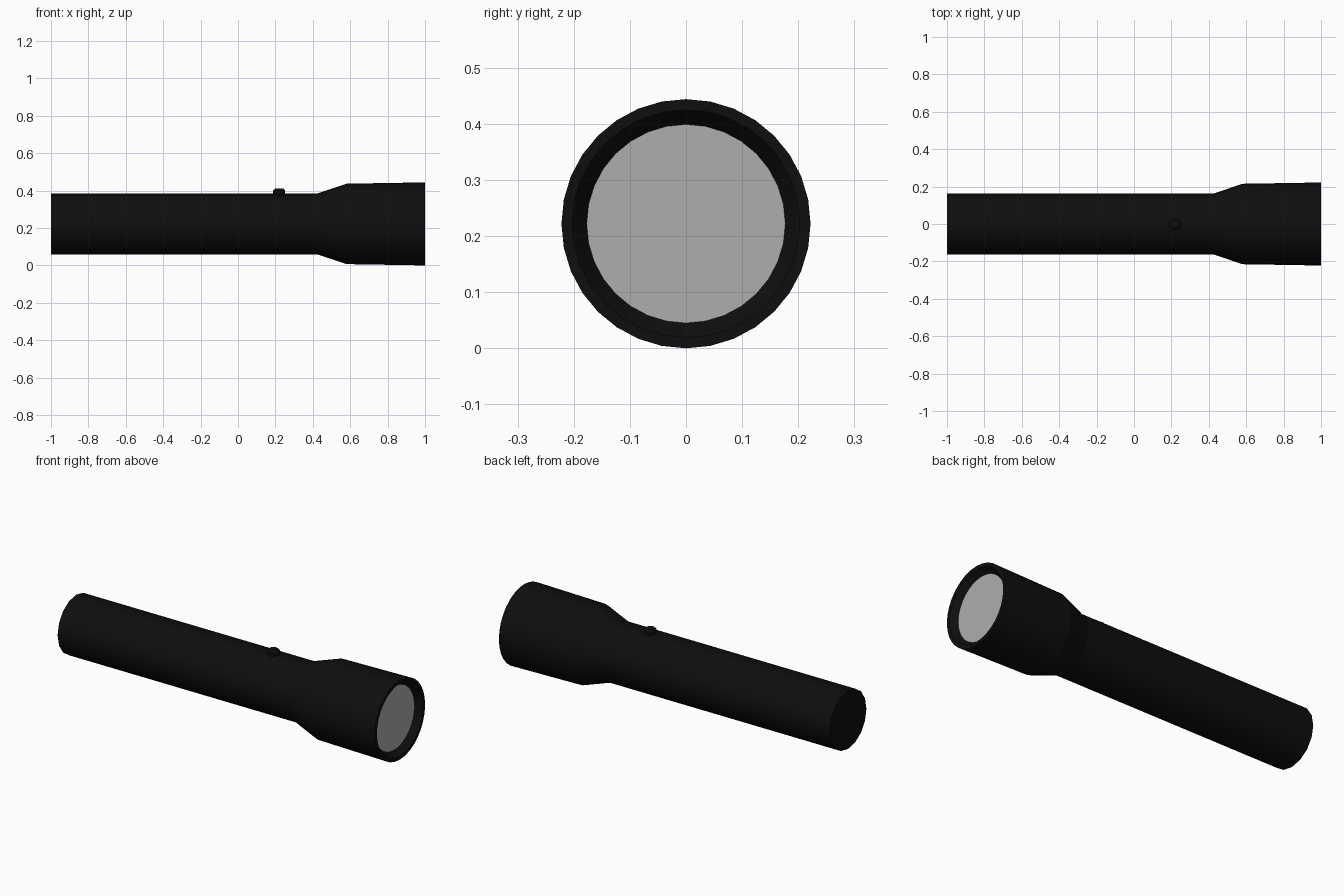
import bpy, bmesh, math

if "Cube" in bpy.data.objects:
    bpy.data.objects.remove(bpy.data.objects["Cube"])

CZ = 0.222  # height of the torch axis


def material(name, value):
    m = bpy.data.materials.new(name)
    m.diffuse_color = (value, value, value, 1)
    m.use_nodes = True
    m.node_tree.nodes["Principled BSDF"].inputs["Base Color"].default_value = m.diffuse_color
    return m


black = material("black casing", 0.0045)
grey = material("grey lens", 0.42)


def lathe(name, profile, sides, mat, axis="X", origin=(0, 0, CZ), angle=35):
    """Revolve (position, radius) pairs around an axis; radius 0 closes the end."""
    bm = bmesh.new()
    rings = []
    for p, r in profile:
        ring = []
        for i in range(sides if r else 1):
            a = 2 * math.pi * i / sides
            u, v = r * math.cos(a), r * math.sin(a)
            ring.append(bm.verts.new((p, u, v) if axis == "X" else (u, v, p)))
        rings.append(ring)
    for a, b in zip(rings, rings[1:]):
        for i in range(sides):
            j = (i + 1) % sides
            quad = [a[i % len(a)], a[j % len(a)], b[j % len(b)], b[i % len(b)]]
            bm.faces.new(list(dict.fromkeys(quad)))
    bmesh.ops.recalc_face_normals(bm, faces=bm.faces)
    mesh = bpy.data.meshes.new(name)
    bm.to_mesh(mesh)
    bm.free()
    mesh.materials.append(mat)
    obj = bpy.data.objects.new(name, mesh)
    obj.location = origin
    bpy.context.collection.objects.link(obj)
    bpy.ops.object.select_all(action="DESELECT")
    obj.select_set(True)
    bpy.context.view_layer.objects.active = obj
    bpy.ops.object.shade_smooth_by_angle(angle=math.radians(angle))
    return obj


# Handle tube with a flat closed tail
lathe("handle", [(-1, 0), (-1, 0.163), (0.43, 0.163), (0.43, 0)], 16, black)

# Flared head, with a bezel sloping in to the recessed lens
lathe("head", [(0.42, 0), (0.42, 0.161), (0.58, 0.215), (1.0, 0.222),
               (1.0, 0.203), (0.965, 0.177), (0.955, 0)], 32, black, angle=15)

# Flat lens disc
lathe("lens", [(0.957, 0), (0.957, 0.177), (0.966, 0.177), (0.966, 0)], 32, grey)

# Push button on top of the handle
lathe("button", [(0.37, 0), (0.37, 0.024), (0.384, 0.032), (0.4, 0.032),
                 (0.41, 0.022), (0.41, 0)], 16, black, "Z", (0.22, 0, 0))
